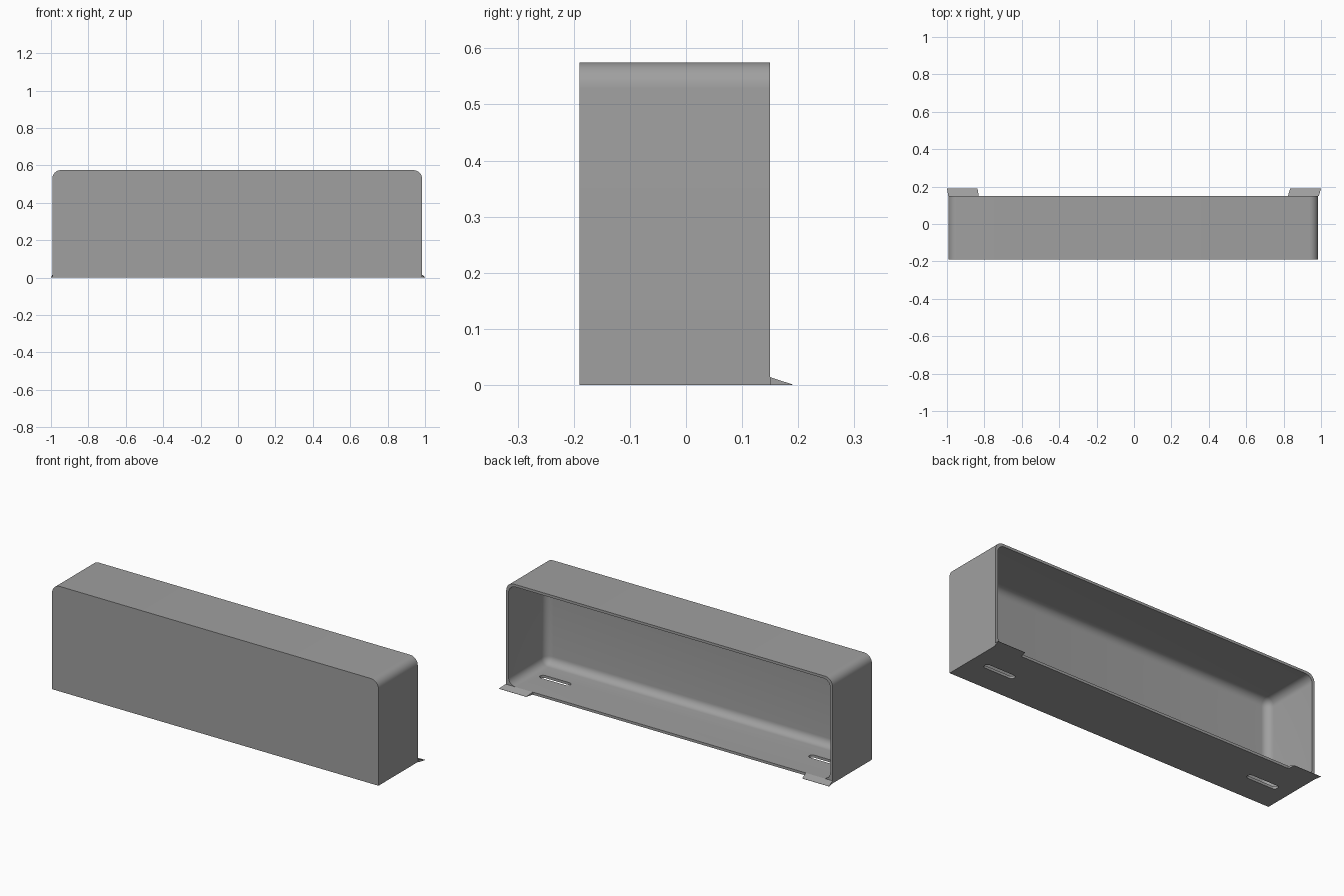
import bpy, bmesh, math

if "Cube" in bpy.data.objects:
    bpy.data.objects.remove(bpy.data.objects["Cube"])

X0, X1 = -0.993, 0.984      # cover sides
Y0, Y1 = -0.19, 0.15        # closed front, open back
H, WALL = 0.575, 0.014

grey = bpy.data.materials.new("mid_grey")
grey.diffuse_color = (0.35, 0.35, 0.35, 1)
grey.use_nodes = True
grey.node_tree.nodes["Principled BSDF"].inputs["Base Color"].default_value = grey.diffuse_color


def make_object(name, bm):
    bmesh.ops.recalc_face_normals(bm, faces=bm.faces)
    mesh = bpy.data.meshes.new(name)
    bm.to_mesh(mesh)
    bm.free()
    mesh.materials.append(grey)
    ob = bpy.data.objects.new(name, mesh)
    bpy.context.collection.objects.link(ob)
    return ob


def box(name, x, y, z, pick=None, radius=0.0, segments=8):
    """Box between limits, rounding the edges that pick(a, b) selects."""
    bm = bmesh.new()
    bmesh.ops.create_cube(bm, size=1)
    for v in bm.verts:
        v.co = [lim[0] if c < 0 else lim[1] for c, lim in zip(v.co, (x, y, z))]
    if pick:
        edges = [e for e in bm.edges if pick(e.verts[0].co, e.verts[1].co)]
        bmesh.ops.bevel(bm, geom=edges, offset=radius, segments=segments,
                        profile=0.5, affect='EDGES', clamp_overlap=True)
    return make_object(name, bm)


def cut(target, cutter):
    mod = target.modifiers.new("cut", 'BOOLEAN')
    mod.operation, mod.solver, mod.object = 'DIFFERENCE', 'EXACT', cutter
    bpy.context.view_layer.objects.active = target
    bpy.ops.object.modifier_apply(modifier=mod.name)
    bpy.data.objects.remove(cutter)


# Cover shell: the two long top edges at the ends are rounded
cover = box("cover_shell", (X0, X1), (Y0, Y1), (0, H),
            lambda a, b: a.z > 0.5 and b.z > 0.5 and abs(a.y - b.y) > 0.1, 0.046)

# Hollow inside, filleted everywhere except around the open back
cut(cover, box("cavity_cutter", (X0 + WALL, X1 - WALL), (Y0 + WALL, Y1 + 0.1),
               (WALL, H - WALL), lambda a, b: min(a.y, b.y) < 0, 0.042))

# Two round-ended mounting slots in the floor
for sx in (-1, 1):
    cx = (X0 + X1) / 2 + sx * 0.815
    cut(cover, box("slot_cutter", (cx - 0.092, cx + 0.092), (-0.045, -0.01),
                   (-0.05, 0.05), lambda a, b: abs(a.z - b.z) > 0.05, 0.0174, 6))

bpy.ops.object.select_all(action='DESELECT')
cover.select_set(True)
bpy.context.view_layer.objects.active = cover
bpy.ops.object.shade_smooth_by_angle(angle=math.radians(30))


# Wedge tabs on the back edge of the floor, skewed outwards
def tab(name, outer, inner, skew):
    bm = bmesh.new()
    ends = [[bm.verts.new(p) for p in ((x, Y1, 0), (x + skew, 0.19, 0),
                                       (x + skew, 0.19, 0.001), (x, Y1, WALL))]
            for x in (outer, inner)]
    bm.faces.new(ends[0])
    bm.faces.new(ends[1])
    for i in range(4):
        j = (i + 1) % 4
        bm.faces.new((ends[0][i], ends[0][j], ends[1][j], ends[1][i]))
    make_object(name, bm)


tab("left_tab", X0, -0.83, -0.007)
tab("right_tab", X1 + 0.004, 0.823, 0.012)
